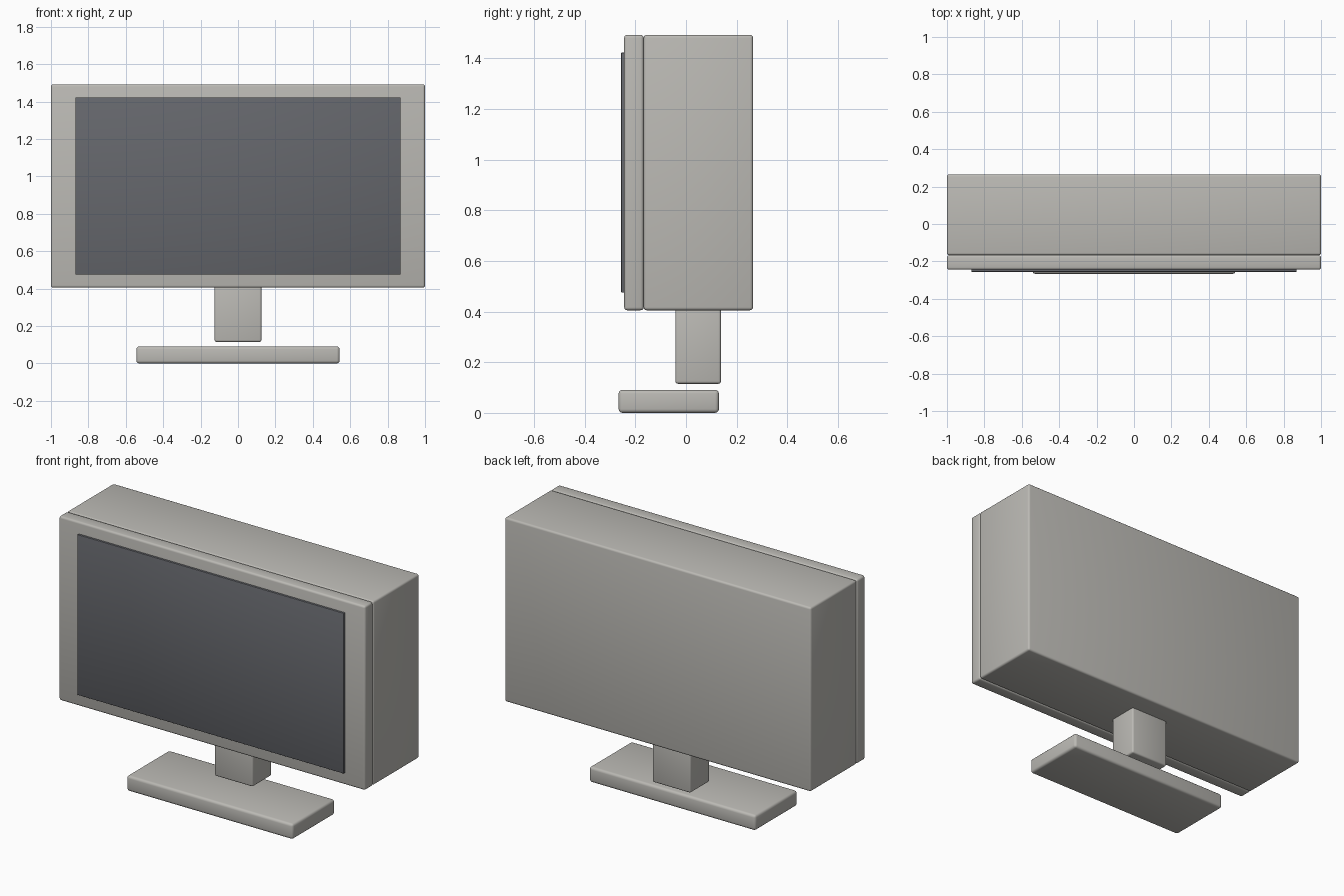
import bpy
import bmesh
from mathutils import Vector

if "Cube" in bpy.data.objects:
    bpy.data.objects.remove(bpy.data.objects["Cube"])


def material(name, rgb):
    m = bpy.data.materials.new(name)
    m.diffuse_color = (*rgb, 1.0)
    m.use_nodes = True
    m.node_tree.nodes["Principled BSDF"].inputs["Base Color"].default_value = m.diffuse_color
    return m


casing = material("warm grey plastic", (0.50, 0.49, 0.46))
glass = material("dark grey glass", (0.13, 0.135, 0.15))


def rounded_box(name, low, high, bevel, mat, segments=3):
    """Box between two corners with softly rounded edges."""
    low, high = Vector(low), Vector(high)
    centre, size = (low + high) / 2, high - low
    bm = bmesh.new()
    bmesh.ops.create_cube(bm, size=1.0)
    bmesh.ops.scale(bm, vec=size, verts=bm.verts)
    bmesh.ops.bevel(bm, geom=bm.edges[:], offset=bevel, segments=segments,
                    profile=0.5, affect='EDGES', clamp_overlap=True)
    mesh = bpy.data.meshes.new(name)
    bm.to_mesh(mesh)
    bm.free()
    mesh.materials.append(mat)
    obj = bpy.data.objects.new(name, mesh)
    obj.location = centre
    bpy.context.collection.objects.link(obj)
    for p in mesh.polygons:
        p.use_smooth = True
    return obj


# Deep rear housing and the front frame
rounded_box("rear_housing", (-1, -0.167, 0.405), (1, 0.265, 1.492), 0.012, casing)
rounded_box("front_frame", (-1, -0.244, 0.405), (1, -0.167, 1.492), 0.012, casing)

# Screen panel standing slightly proud of the frame
rounded_box("screen", (-0.87, -0.256, 0.475), (0.87, -0.236, 1.422), 0.003, glass, 2)

# Stand
rounded_box("neck", (-0.125, -0.042, 0.115), (0.125, 0.138, 0.43), 0.01, casing)
rounded_box("base", (-0.543, -0.266, 0.0), (0.543, 0.13, 0.091), 0.015, casing)
